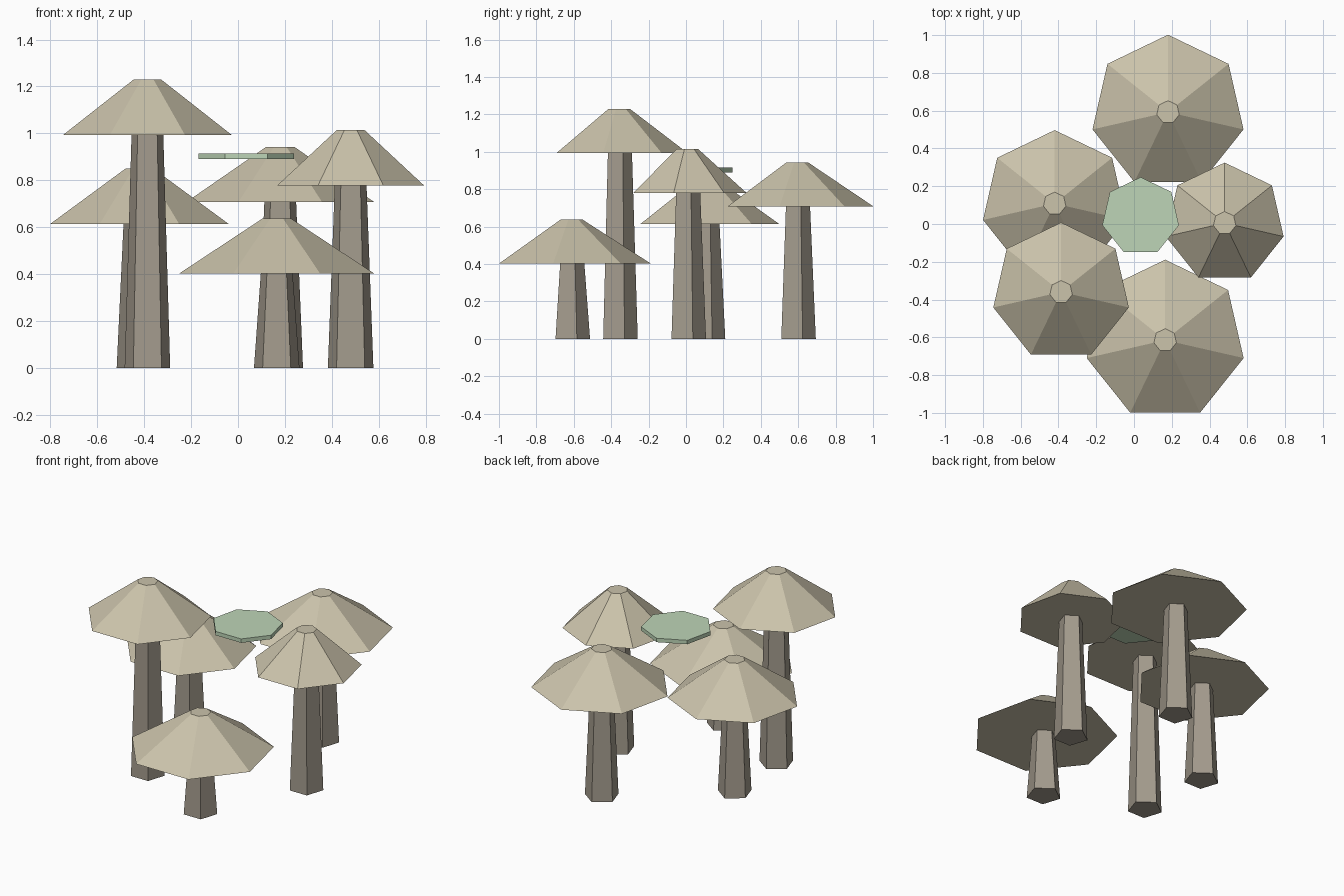
import bpy, bmesh, math

if "Cube" in bpy.data.objects:
    bpy.data.objects.remove(bpy.data.objects["Cube"])


def material(name, rgb):
    """Flat colour given as sRGB 0-255, stored as linear."""
    lin = [((c / 255 + 0.055) / 1.055) ** 2.4 for c in rgb]
    m = bpy.data.materials.new(name)
    m.diffuse_color = (*lin, 1)
    m.use_nodes = True
    m.node_tree.nodes["Principled BSDF"].inputs["Base Color"].default_value = m.diffuse_color
    return m


cap_mat = material("pale tan", (203, 195, 171))
stem_mat = material("grey brown", (163, 155, 141))
leaf_mat = material("soft green", (189, 213, 183))


def frustum(name, sides, x, y, z0, z1, r0, r1, mat):
    """Closed tapered prism with one corner pointing to +y."""
    bm = bmesh.new()
    rings = []
    for z, r in ((z0, r0), (z1, r1)):
        ring = []
        for i in range(sides):
            a = math.pi / 2 + 2 * math.pi * i / sides
            ring.append(bm.verts.new((r * math.cos(a), r * math.sin(a), z)))
        rings.append(ring)
    low, high = rings
    bm.faces.new(low[::-1])
    bm.faces.new(high)
    for i in range(sides):
        j = (i + 1) % sides
        bm.faces.new((low[i], low[j], high[j], high[i]))
    mesh = bpy.data.meshes.new(name)
    bm.to_mesh(mesh)
    bm.free()
    mesh.materials.append(mat)
    ob = bpy.data.objects.new(name, mesh)
    ob.location = (x, y, 0)
    bpy.context.collection.objects.link(ob)
    return ob


# Mushrooms: name, x, y, cap underside height, cap radius
mushrooms = [
    ("back", 0.18, 0.592, 0.708, 0.41),
    ("left", -0.42, 0.108, 0.615, 0.389),
    ("tall", -0.386, -0.36, 0.994, 0.368),
    ("front", 0.165, -0.615, 0.403, 0.426),
    ("right", 0.48, 0.005, 0.779, 0.32),
]
for name, x, y, z, r in mushrooms:
    frustum(name + "_stem", 5, x, y, 0, z + 0.005, 0.102, 0.071, stem_mat)
    frustum(name + "_cap", 7, x, y, z, z + 0.235, r, 0.061, cap_mat)

# Thin floating platform between the caps
frustum("green_platform", 7, 0.035, 0.04, 0.89, 0.915, 0.208, 0.208, leaf_mat)
